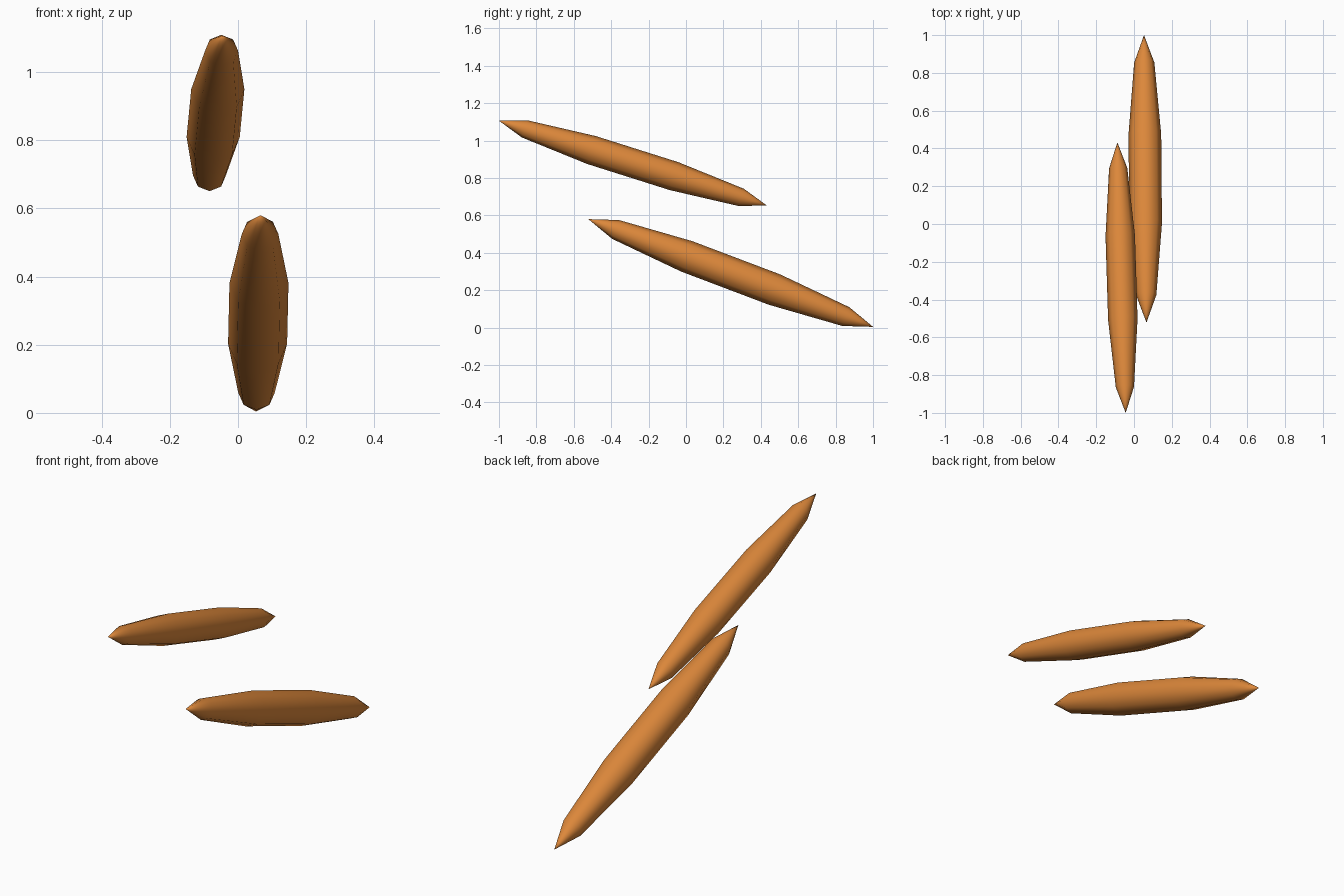
import bpy
from mathutils import Vector

cube = bpy.data.objects.get("Cube")
if cube:
    bpy.data.objects.remove(cube, do_unlink=True)

# Single warm orange colour
orange = bpy.data.materials.new("orange")
orange.use_nodes = True
colour = (0.72, 0.245, 0.043, 1)
orange.diffuse_color = colour
orange.node_tree.nodes["Principled BSDF"].inputs["Base Color"].default_value = colour


def spindle(name, front_tip, back_tip, radius):
    """Low-poly sphere stretched between two tips."""
    a, b = Vector(front_tip), Vector(back_tip)
    axis = b - a
    bpy.ops.mesh.primitive_uv_sphere_add(segments=8, ring_count=5, radius=1)
    ob = bpy.context.object
    ob.name = name
    ob.location = (a + b) / 2
    ob.rotation_mode = 'QUATERNION'
    ob.rotation_quaternion = axis.to_track_quat('Z', 'Y')
    ob.scale = (radius, radius, axis.length / 2)
    ob.data.materials.append(orange)
    bpy.ops.object.shade_smooth()


# Two slanted pointed spindles, one above the other
spindle("upper_spindle", (-0.044, -1.0, 1.106), (-0.088, 0.432, 0.653), 0.082)
spindle("lower_spindle", (0.066, -0.522, 0.58), (0.053, 1.0, 0.004), 0.091)
